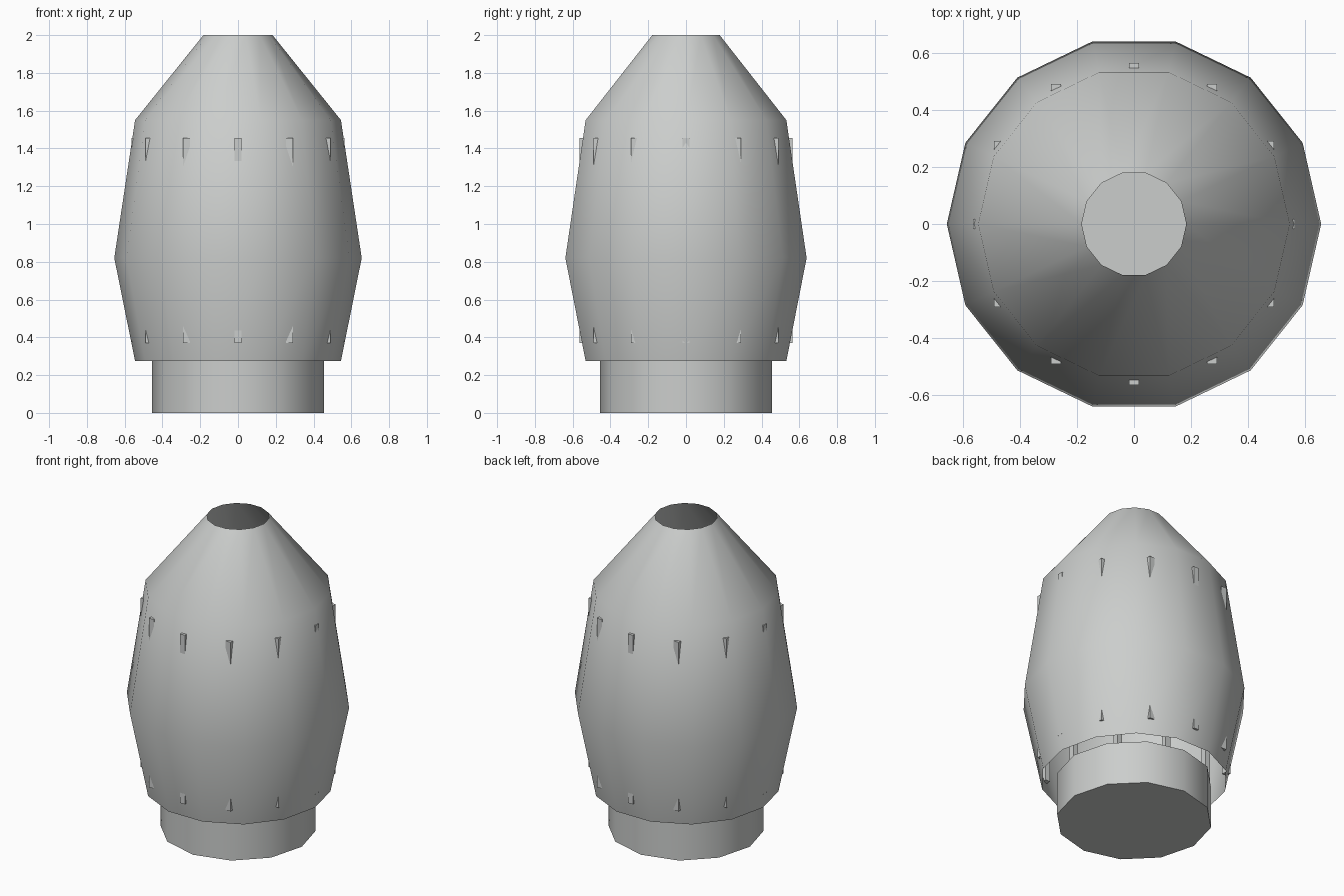
import bpy
import bmesh
import math

cube = bpy.data.objects.get("Cube")
if cube:
    bpy.data.objects.remove(cube, do_unlink=True)

# Single pale grey material
grey = bpy.data.materials.new("pale_grey")
grey.use_nodes = True
colour = (0.60, 0.615, 0.605, 1.0)
grey.diffuse_color = colour
grey.node_tree.nodes["Principled BSDF"].inputs["Base Color"].default_value = colour


def lathe(name, profile, sides, cap, smooth_angle):
    """Revolve (radius, z) rings around z; optionally close both ends."""
    bm = bmesh.new()
    rings = []
    for r, z in profile:
        angles = [2 * math.pi * i / sides for i in range(sides)]
        rings.append([bm.verts.new((r * math.cos(a), r * math.sin(a), z)) for a in angles])
    for low, high in zip(rings, rings[1:]):
        for i in range(sides):
            j = (i + 1) % sides
            bm.faces.new((low[i], low[j], high[j], high[i]))
    if cap:
        bm.faces.new(rings[0][::-1])
        bm.faces.new(rings[-1])
    mesh = bpy.data.meshes.new(name)
    bm.to_mesh(mesh)
    bm.free()
    mesh.materials.append(grey)
    obj = bpy.data.objects.new(name, mesh)
    bpy.context.collection.objects.link(obj)
    bpy.ops.object.select_all(action="DESELECT")
    obj.select_set(True)
    bpy.context.view_layer.objects.active = obj
    bpy.ops.object.shade_smooth_by_angle(angle=math.radians(smooth_angle))
    return obj


# Thin faceted shell, open at the top and bottom
lathe("shell", [(0.545, 0.275), (0.655, 0.82), (0.545, 1.55), (0.183, 2.0)], 14, False, 45)

# Closed base plug below the shell
lathe("base_plug", [(0.454, 0.0), (0.454, 0.275)], 12, True, 35)

# Ring of upright square rods whose ends poke through the shell
ROD_RING, ROD_WIDTH, ROD_LOW, ROD_HIGH = 0.5455, 0.035, 0.37, 1.455
rod_mesh = bpy.data.meshes.new("rod")
bm = bmesh.new()
bmesh.ops.create_cube(bm, size=1.0)
bmesh.ops.scale(bm, vec=(ROD_WIDTH, ROD_WIDTH, ROD_HIGH - ROD_LOW), verts=bm.verts)
bm.to_mesh(rod_mesh)
bm.free()
rod_mesh.materials.append(grey)
for i in range(12):
    a = math.radians(30 * i)
    rod = bpy.data.objects.new(f"rod_{i + 1}", rod_mesh)
    rod.location = (ROD_RING * math.cos(a), ROD_RING * math.sin(a), (ROD_LOW + ROD_HIGH) / 2)
    bpy.context.collection.objects.link(rod)
